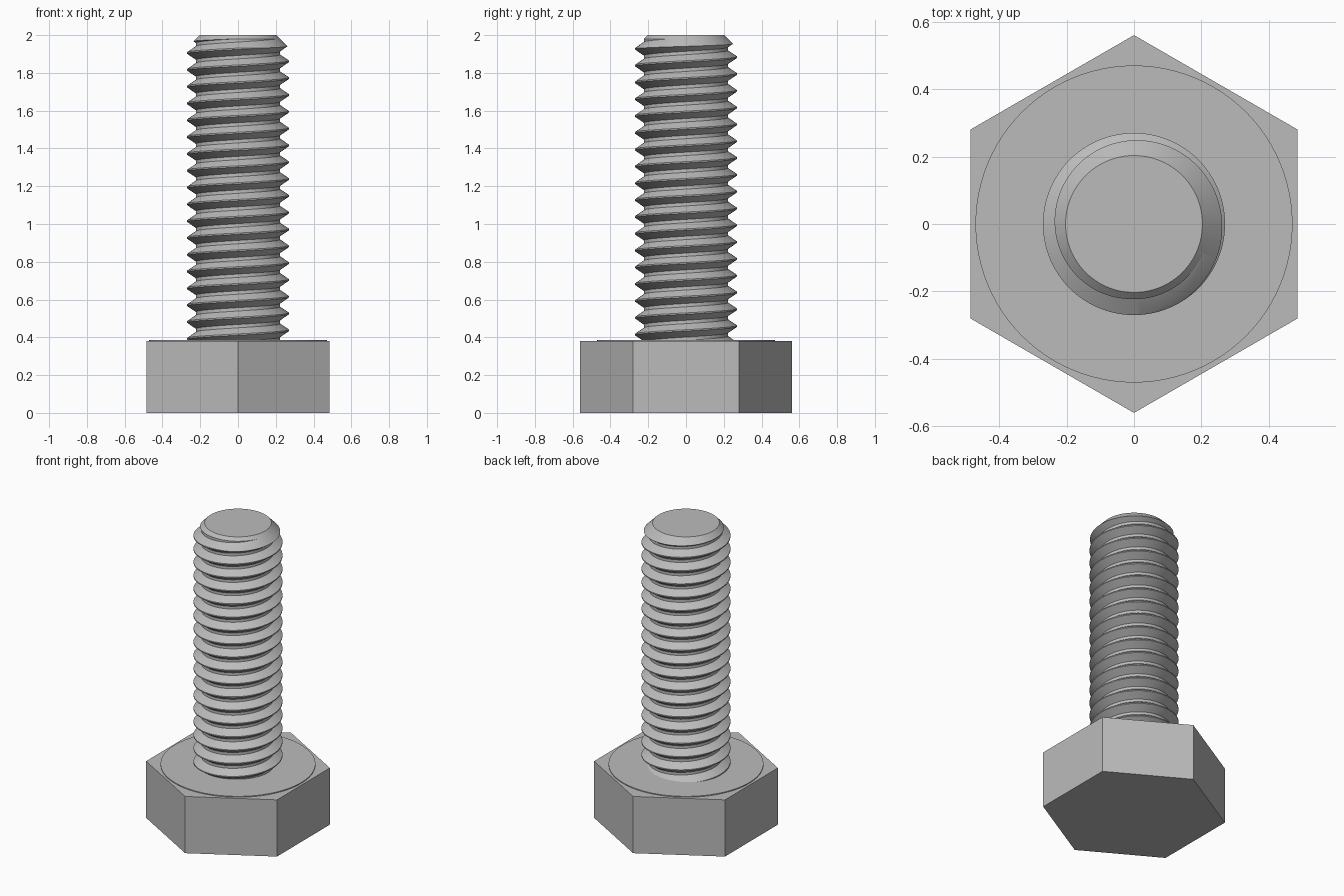
import bpy, bmesh, math

PITCH, CREST, ROOT = 0.089, 0.27, 0.223
CREST_Z = 1.95           # height of one crest on the +x side
SIDES = 96

if "Cube" in bpy.data.objects:
    bpy.data.objects.remove(bpy.data.objects["Cube"])

steel = bpy.data.materials.new("grey_steel")
steel.use_nodes = True
colour = (0.5, 0.5, 0.5, 1)
steel.diffuse_color = colour
steel.node_tree.nodes["Principled BSDF"].inputs["Base Color"].default_value = colour


def make(name, bm):
    bmesh.ops.recalc_face_normals(bm, faces=bm.faces)
    mesh = bpy.data.meshes.new(name)
    bm.to_mesh(mesh)
    bm.free()
    mesh.materials.append(steel)
    obj = bpy.data.objects.new(name, mesh)
    bpy.context.collection.objects.link(obj)
    return obj


def smooth(obj, degrees):
    bpy.ops.object.select_all(action='DESELECT')
    obj.select_set(True)
    bpy.context.view_layer.objects.active = obj
    bpy.ops.object.shade_smooth_by_angle(angle=math.radians(degrees))


def lathe(name, profile, sides, turn=0.0):
    """Solid of revolution from (radius, height) pairs, capped at both ends."""
    bm = bmesh.new()
    rings = [[bm.verts.new((r * math.cos(turn + math.tau * i / sides),
                            r * math.sin(turn + math.tau * i / sides), z))
              for i in range(sides)] for r, z in profile]
    for a, b in zip(rings, rings[1:]):
        for i in range(sides):
            j = (i + 1) % sides
            bm.faces.new((a[i], a[j], b[j], b[i]))
    bm.faces.new(rings[0])
    bm.faces.new(rings[-1])
    return make(name, bm)


def thread(name, low, high):
    """Right-handed helical thread with narrow flat crests and roots."""
    section = [(0.04, CREST), (0.40, ROOT), (0.60, ROOT), (0.96, CREST)]
    k = len(section)
    first = math.floor((low - CREST_Z) / PITCH)
    last = math.ceil((high - CREST_Z) / PITCH)
    rows = [(CREST_Z + (t + f) * PITCH, r)
            for t in range(first, last) for f, r in section]
    bm = bmesh.new()
    columns = []
    for i in range(SIDES):
        a = math.tau * i / SIDES
        columns.append([bm.verts.new((r * math.cos(a), r * math.sin(a),
                                      z + PITCH * i / SIDES)) for z, r in rows])
    # The last column joins the first one a full turn further up
    columns.append(columns[0][k:])
    for a, b in zip(columns, columns[1:]):
        for i in range(min(len(a), len(b)) - 1):
            bm.faces.new((a[i], b[i], b[i + 1], a[i + 1]))
    # Close the lower and upper ends with fans
    rim = [e for e in bm.edges if e.is_boundary]
    middle = (low + high) / 2
    for lower in (True, False):
        hub = bm.verts.new((0, 0, low if lower else high))
        for e in rim:
            if (e.verts[0].co.z < middle) == lower:
                bm.faces.new((e.verts[0], e.verts[1], hub))
    return make(name, bm)


# Hexagonal head with a thin round bearing face
lathe("hex_head", [(0.56, 0), (0.56, 0.38)], 6, math.pi / 6)
bearing = lathe("bearing_face", [(0.47, 0.37), (0.47, 0.386)], SIDES)
smooth(bearing, 30)

# Threaded shank, trimmed to length with a chamfered tip
shank = thread("threaded_shank", 0.18, 2.2)
envelope = lathe("tip_envelope", [(0.4, 0.3), (0.4, 1.8), (0.203, 2.0)], SIDES, 0.01)
envelope.hide_render = True
trim = shank.modifiers.new("trim", 'BOOLEAN')
trim.operation = 'INTERSECT'
trim.solver = 'EXACT'
trim.object = envelope
graph = bpy.context.evaluated_depsgraph_get()
trimmed = bpy.data.meshes.new_from_object(shank.evaluated_get(graph))
shank.modifiers.clear()
shank.data = trimmed
bpy.data.objects.remove(envelope)
smooth(shank, 25)
